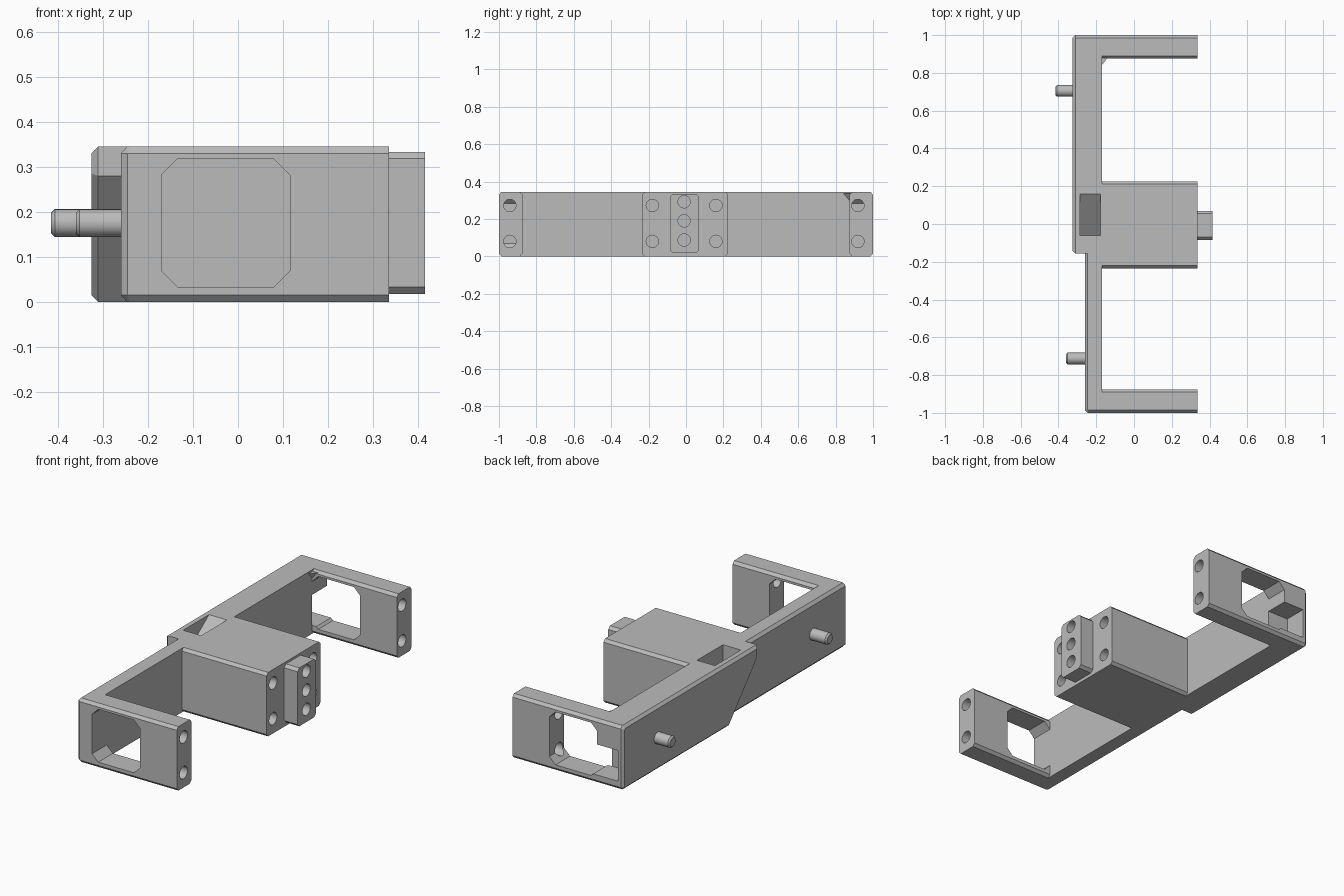
import bpy, bmesh, math
from mathutils import Matrix

if "Cube" in bpy.data.objects:
    bpy.data.objects.remove(bpy.data.objects["Cube"])

H, C = 0.345, 0.014          # bracket height, chamfer width

grey = bpy.data.materials.new("mid_grey")
grey.diffuse_color = (0.5, 0.5, 0.5, 1)
grey.use_nodes = True
grey.node_tree.nodes["Principled BSDF"].inputs["Base Color"].default_value = grey.diffuse_color


def loft(name, rings):
    """Closed solid through rings of equal point count."""
    bm = bmesh.new()
    vs = [[bm.verts.new(p) for p in r] for r in rings]
    n = len(vs[0])
    for a, b in zip(vs, vs[1:]):
        for i in range(n):
            j = (i + 1) % n
            bm.faces.new((a[i], a[j], b[j], b[i]))
    bm.faces.new(vs[0])
    bm.faces.new(vs[-1])
    bmesh.ops.recalc_face_normals(bm, faces=bm.faces)
    me = bpy.data.meshes.new(name)
    bm.to_mesh(me)
    bm.free()
    me.materials.append(grey)
    ob = bpy.data.objects.new(name, me)
    bpy.context.collection.objects.link(ob)
    return ob


def rod(name, x0, x1, y, z, r, tip=0.0, n=24):
    """Round bar along x, with an optional chamfered tip at x0."""
    steps = [(x0, r - tip), (x0 + tip, r), (x1, r)] if tip else [(x0, r), (x1, r)]
    return loft(name, [[(x, y + q * math.cos(math.tau * i / n), z + q * math.sin(math.tau * i / n))
                        for i in range(n)] for x, q in steps])


def box(name, x0, x1, y0, y1, z0, z1):
    return loft(name, [[(x0, y0, z), (x1, y0, z), (x1, y1, z), (x0, y1, z)] for z in (z0, z1)])


def combine(body, other, op):
    bpy.context.view_layer.objects.active = body
    m = body.modifiers.new(op.lower(), 'BOOLEAN')
    m.operation, m.object, m.solver = op, other, 'EXACT'
    bpy.ops.object.modifier_apply(modifier=m.name)
    bpy.data.objects.remove(other, do_unlink=True)


# E-shaped bracket outline: x, y and the inward chamfer direction
E = [(-0.26, -0.986, 1, 0.4), (-0.246, -1, 0.4, 1), (0.335, -1, 0, 1), (0.335, -0.875, 0, -1),
     (-0.17, -0.875, 0, -1), (-0.17, -0.235, 0, 1), (0.335, -0.235, 0, 1), (0.335, 0.225, 0, -1),
     (-0.17, 0.225, 0, -1), (-0.17, 0.875, 0, 1), (0.335, 0.875, 0, 1), (0.335, 1, 0, -1),
     (-0.26, 1, 1, -1)]
body = loft("bracket", [[(x + dx * k, y + dy * k, z) for x, y, dx, dy in E]
                        for z, k in ((0, C), (0.015, 0), (H - 0.015, 0), (H, C))])

# Thicker half of the back plate with its slanted end
full = [(1, 0.015), (0.986, 0), (0.09, 0), (-0.155, 0.28), (-0.155, H), (0.986, H), (1, 0.33)]
inner = [(0.986, 0.02), (0.981, 0.014), (0.097, 0.014), (-0.141, 0.285), (-0.141, 0.331),
         (0.981, 0.331), (0.986, 0.325)]
slab = loft("thick_plate", [[(x, y, z) for y, z in p]
                            for x, p in ((-0.2, full), (-0.311, full), (-0.325, inner))])
combine(body, slab, 'UNION')

# Raised tab on the centre block
t = [(-0.085, 0.033), (-0.07, 0.018), (0.055, 0.018), (0.07, 0.033),
     (0.07, 0.318), (0.055, 0.333), (-0.07, 0.333), (-0.085, 0.318)]
combine(body, loft("tab", [[(x, y, z) for y, z in t] for x in (0.3, 0.415)]), 'UNION')

# Small corner gusset
g = loft("gusset", [[(-0.18, 0.885, 0.335), (-0.135, 0.885, 0.335), (-0.18, 0.83, 0.335)],
                    [(-0.18, 0.885, 0.28), (-0.178, 0.885, 0.28), (-0.18, 0.88, 0.28)]])
combine(body, g, 'UNION')

# Octagonal windows through both arms
x0, x1, z0, z1, k = -0.17, 0.115, 0.033, 0.318, 0.036
octagon = [(x0 + k, z0), (x1 - k, z0), (x1, z0 + k), (x1, z1 - k),
           (x1 - k, z1), (x0 + k, z1), (x0, z1 - k), (x0, z0 + k)]
for ya, yb in ((-1.1, -0.874), (0.874, 1.1)):
    combine(body, loft("window", [[(x, y, z) for x, z in octagon] for y in (ya, yb)]), 'DIFFERENCE')

# Side notch beside the back window
combine(body, box("notch", -0.295, -0.1, 0.874, 1.1, 0.045, 0.21), 'DIFFERENCE')

# Wedge pocket in the top
w = [(0.16, H), (0.16, 0.4), (-0.06, 0.4), (-0.06, 0.185)]
combine(body, loft("pocket", [[(x, y, z) for y, z in w] for x in (-0.285, -0.178)]), 'DIFFERENCE')

# Screw holes: arms, centre block, tab
holes = [(y, z, 0.05 if abs(y) > 0.5 else 0.2) for y in (-0.942, -0.18, 0.16, 0.919)
         for z in (0.08, 0.272)] + [(-0.01, z, 0.28) for z in (0.087, 0.19, 0.292)]
for y, z, xa in holes:
    combine(body, rod("hole", xa, 0.5, y, z, 0.033), 'DIFFERENCE')

# Locating pins on the back plate
for name, xa, xb, y in (("upper_pin", -0.415, -0.3, 0.705), ("lower_pin", -0.36, -0.24, -0.712)):
    pin = rod(name, xa, xb, y, 0.175, 0.031, 0.008)
    bpy.ops.object.select_all(action='DESELECT')
    pin.select_set(True)
    bpy.context.view_layer.objects.active = pin
    bpy.ops.object.shade_smooth_by_angle(angle=math.radians(30))
